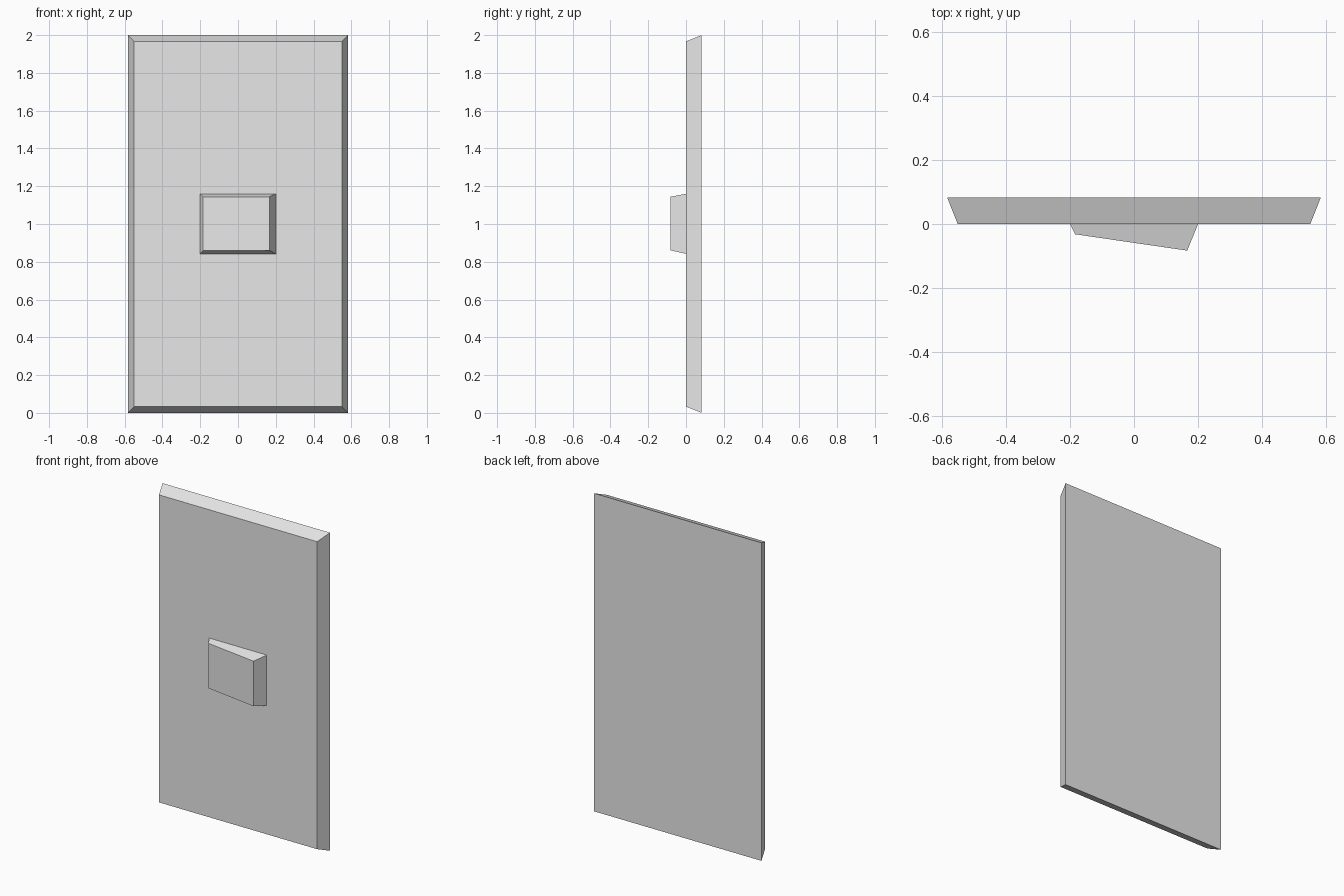
import bpy
import bmesh

cube = bpy.data.objects.get("Cube")
if cube:
    bpy.data.objects.remove(cube, do_unlink=True)

# Single painted plastic colour
grey = bpy.data.materials.new("light grey plastic")
grey.use_nodes = True
colour = (0.8, 0.8, 0.8, 1)
grey.diffuse_color = colour
grey.node_tree.nodes["Principled BSDF"].inputs["Base Color"].default_value = colour


def tapered_block(name, back, front, back_y, front_y):
    """Block between two rectangles (x0, x1, z0, z1); front_y gives depth at x0 and x1."""
    bm = bmesh.new()

    def ring(rect, depths):
        x0, x1, z0, z1 = rect
        left, right = depths
        return [bm.verts.new(p) for p in
                ((x0, left, z0), (x1, right, z0), (x1, right, z1), (x0, left, z1))]

    rear, face = ring(back, (back_y, back_y)), ring(front, front_y)
    bm.faces.new(rear)
    bm.faces.new(face)
    for i in range(4):
        j = (i + 1) % 4
        bm.faces.new((rear[i], rear[j], face[j], face[i]))
    bmesh.ops.recalc_face_normals(bm, faces=bm.faces)
    mesh = bpy.data.meshes.new(name)
    bm.to_mesh(mesh)
    bm.free()
    mesh.materials.append(grey)
    obj = bpy.data.objects.new(name, mesh)
    bpy.context.collection.objects.link(obj)
    return obj


# Wall plate with bevelled rim
tapered_block("wall_plate", (-0.583, 0.583, 0, 2), (-0.55, 0.55, 0.033, 1.967),
              0.083, (0, 0))

# Rocker, tilted so one side stands further out
tapered_block("rocker_switch", (-0.2, 0.2, 0.842, 1.16), (-0.184, 0.166, 0.861, 1.144),
              0, (-0.032, -0.083))
